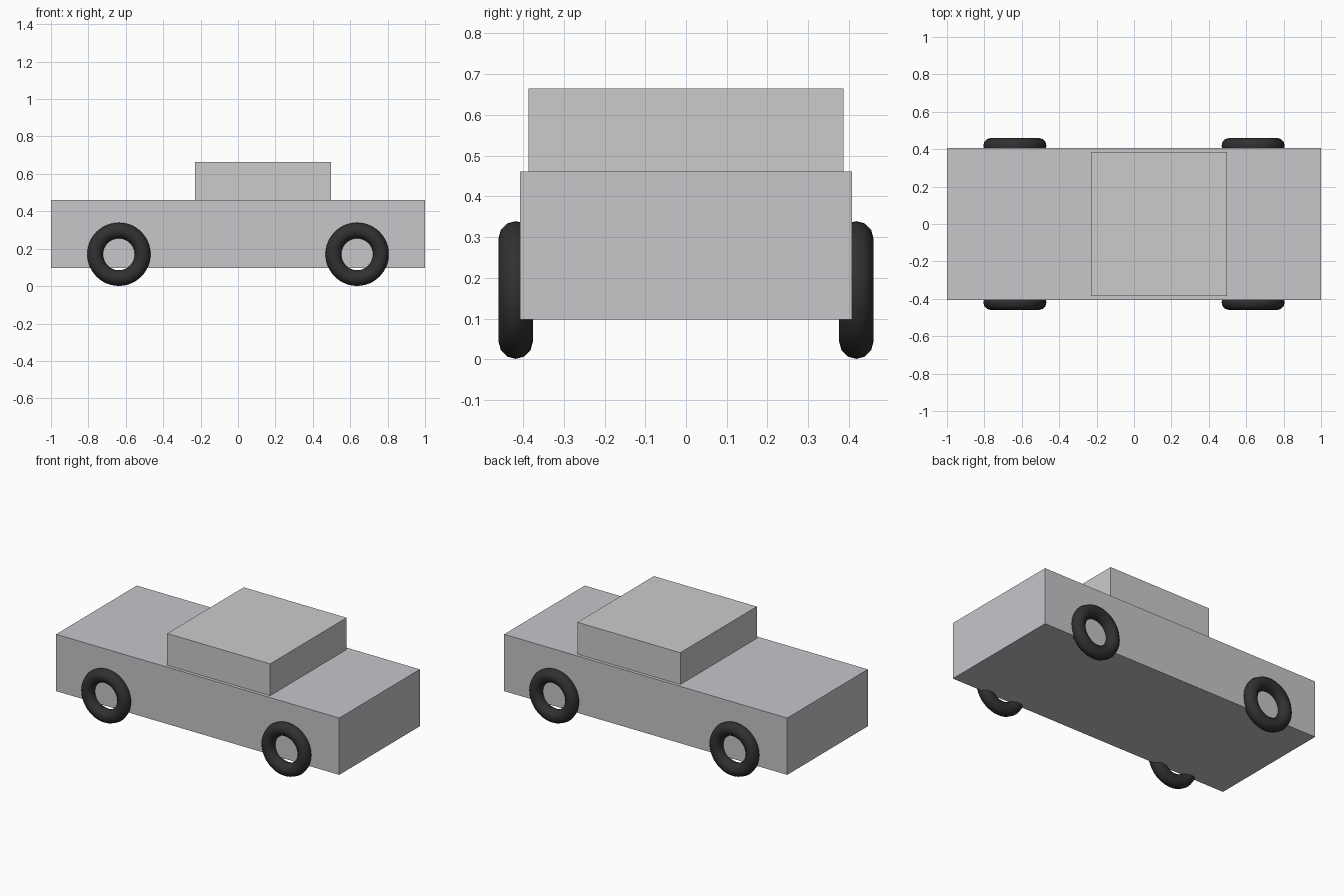
import bpy, math

if "Cube" in bpy.data.objects:
    bpy.data.objects.remove(bpy.data.objects["Cube"])


def material(name, rgb):
    m = bpy.data.materials.new(name)
    m.diffuse_color = (*rgb, 1)
    m.use_nodes = True
    m.node_tree.nodes["Principled BSDF"].inputs["Base Color"].default_value = m.diffuse_color
    return m


def box(name, x0, x1, half_y, z0, z1, mat=None):
    bpy.ops.mesh.primitive_cube_add(size=1, location=((x0 + x1) / 2, 0, (z0 + z1) / 2))
    ob = bpy.context.object
    ob.name = name
    ob.scale = (x1 - x0, 2 * half_y, z1 - z0)
    bpy.ops.object.transform_apply(location=False, rotation=False, scale=True)
    if mat:
        ob.data.materials.append(mat)
    return ob


paint = material("body_paint", (0.57, 0.57, 0.60))
rubber = material("tyre_rubber", (0.03, 0.03, 0.03))

# Lower body and cabin
box("car_body", -1.0, 1.0, 0.407, 0.098, 0.461, paint)
box("cabin", -0.23, 0.497, 0.386, 0.461, 0.664)

# Four ring tyres, half sunk into the body sides
for end, x in (("left", -0.637), ("right", 0.637)):
    for side, y in (("front", -0.418), ("back", 0.418)):
        bpy.ops.mesh.primitive_torus_add(
            major_radius=0.127, minor_radius=0.042,
            major_segments=48, minor_segments=12,
            location=(x, y, 0.17), rotation=(math.pi / 2, 0, 0))
        tyre = bpy.context.object
        tyre.name = f"tyre_{side}_{end}"
        tyre.data.materials.append(rubber)
        bpy.ops.object.shade_smooth_by_angle(angle=math.radians(40))
